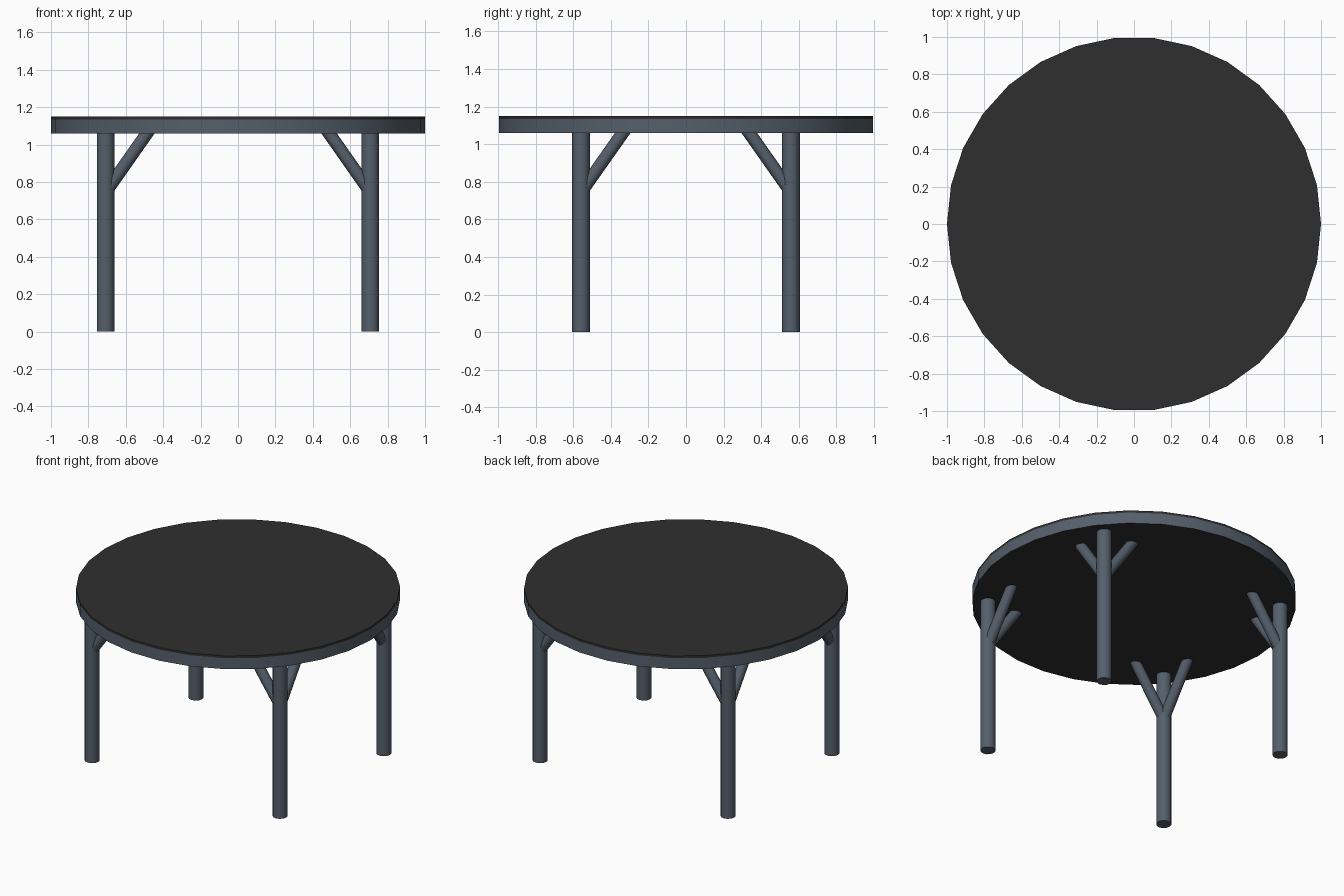
import bpy, bmesh, math
from mathutils import Vector

if "Cube" in bpy.data.objects:
    bpy.data.objects.remove(bpy.data.objects["Cube"])


def material(name, rgb):
    m = bpy.data.materials.new(name)
    m.diffuse_color = (*rgb, 1)
    m.use_nodes = True
    m.node_tree.nodes["Principled BSDF"].inputs["Base Color"].default_value = m.diffuse_color
    return m


steel = material("slate grey metal", (0.09, 0.115, 0.147))
dark = material("charcoal top", (0.028, 0.028, 0.028))


def finish(name, bm, mats):
    bmesh.ops.recalc_face_normals(bm, faces=bm.faces[:])
    me = bpy.data.meshes.new(name)
    bm.to_mesh(me)
    bm.free()
    ob = bpy.data.objects.new(name, me)
    bpy.context.collection.objects.link(ob)
    for m in mats:
        me.materials.append(m)
    bpy.ops.object.select_all(action='DESELECT')
    ob.select_set(True)
    bpy.context.view_layer.objects.active = ob
    bpy.ops.object.shade_smooth_by_angle(angle=math.radians(40))
    return ob


def rod(name, a, b, r, sides=12):
    a, b = Vector(a), Vector(b)
    bm = bmesh.new()
    bmesh.ops.create_cone(bm, cap_ends=True, segments=sides, radius1=r, radius2=r,
                          depth=(b - a).length)
    rot = Vector((0, 0, 1)).rotation_difference(b - a).to_matrix()
    for v in bm.verts:
        v.co = rot @ v.co + (a + b) / 2
    return finish(name, bm, [steel])


# Round top: charcoal slab with a metal band around its lower edge
LOW, BAND, HIGH, SIDES = 1.06, 1.135, 1.15, 30
bm = bmesh.new()
rings = [[bm.verts.new((math.cos(math.tau * i / SIDES), math.sin(math.tau * i / SIDES), z))
          for i in range(SIDES)] for z in (LOW, BAND, HIGH)]
for k in range(2):
    for i in range(SIDES):
        j = (i + 1) % SIDES
        f = bm.faces.new((rings[k][i], rings[k][j], rings[k + 1][j], rings[k + 1][i]))
        f.material_index = 1 if k == 0 else 0
bm.faces.new(rings[0])
bm.faces.new(rings[2])
finish("table_top", bm, [dark, steel])

# Four legs, each with one brace along x and one along y
LX, LY = 0.708, 0.558
for sx, side in ((-1, "left"), (1, "right")):
    for sy, end in ((-1, "front"), (1, "back")):
        tag = f"{end}_{side}"
        x, y = sx * LX, sy * LY
        rod(f"{tag}_leg", (x, y, 0), (x, y, 1.065), 0.047)
        rod(f"{tag}_side_brace", (x, y, 0.745), (sx * 0.473, y, 1.08), 0.034)
        rod(f"{tag}_depth_brace", (x, y, 0.745), (x, sy * 0.322, 1.08), 0.034)
